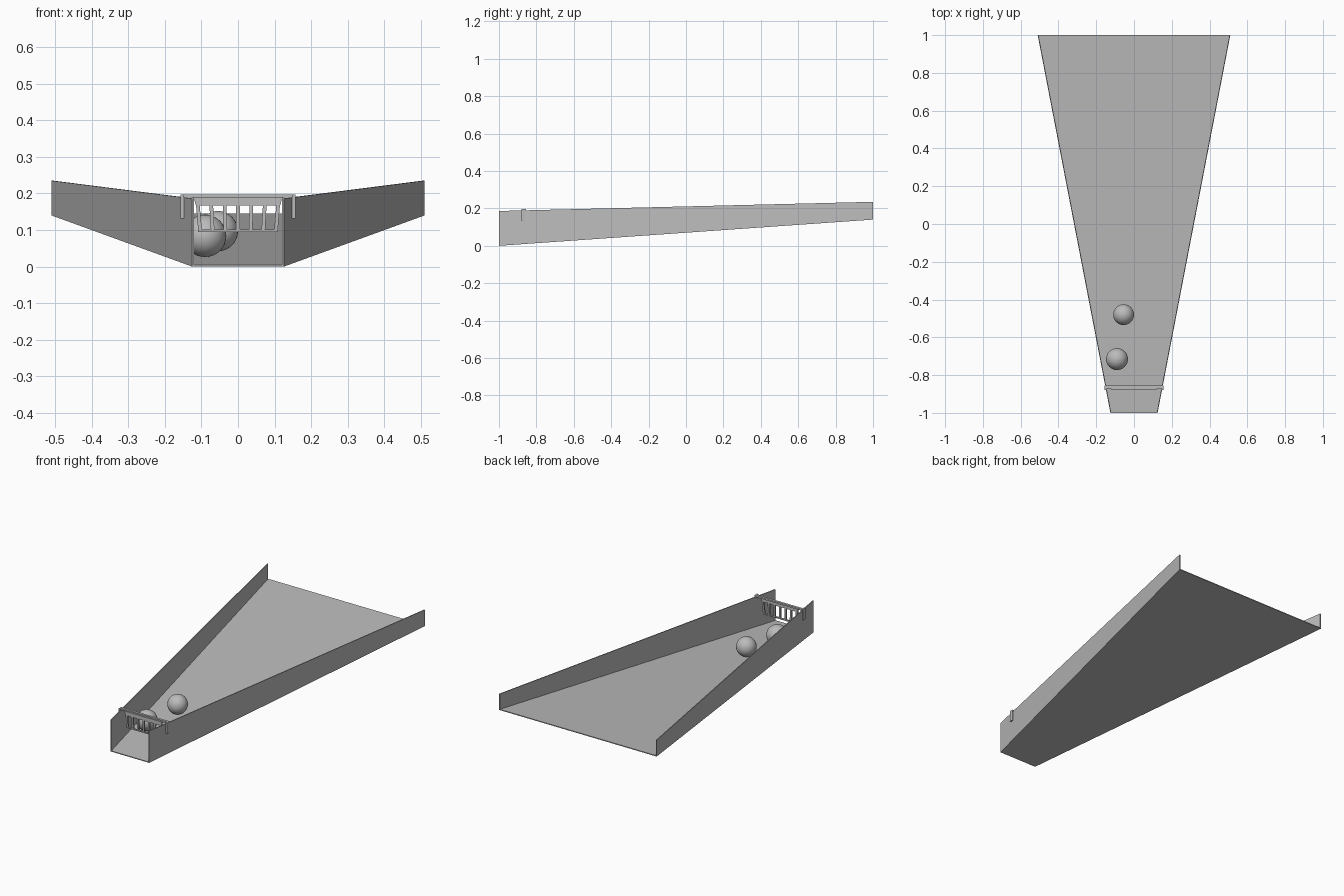
import bpy
import bmesh
from mathutils import Vector

old = bpy.data.objects.get("Cube")
if old:
    bpy.data.objects.remove(old, do_unlink=True)

grey = bpy.data.materials.new("plain grey")
grey.use_nodes = True
COLOUR = (0.5, 0.5, 0.5, 1)
grey.diffuse_color = COLOUR
grey.node_tree.nodes["Principled BSDF"].inputs["Base Color"].default_value = COLOUR


def finish(name, bm):
    bmesh.ops.recalc_face_normals(bm, faces=bm.faces)
    mesh = bpy.data.meshes.new(name)
    bm.to_mesh(mesh)
    bm.free()
    mesh.materials.append(grey)
    obj = bpy.data.objects.new(name, mesh)
    bpy.context.collection.objects.link(obj)
    return obj


def loft(bm, ring_a, ring_b, caps):
    """Join two matching rings of points; caps lists the index groups closing each end."""
    a = [bm.verts.new(p) for p in ring_a]
    b = [bm.verts.new(p) for p in ring_b]
    n = len(a)
    for i in range(n):
        j = (i + 1) % n
        bm.faces.new((a[i], a[j], b[j], b[i]))
    for cap in caps:
        bm.faces.new([a[i] for i in cap])
        bm.faces.new([b[i] for i in reversed(cap)])


def prism(bm, outline, y0, y1):
    """Extrude an x-z outline along y."""
    loft(bm, [(x, y0, z) for x, z in outline], [(x, y1, z) for x, z in outline],
         [range(len(outline))])


def slab(bm, x0, x1, z0, z1, y0, y1):
    prism(bm, [(x0, z0), (x1, z0), (x1, z1), (x0, z1)], y0, y1)


# Flared, sloping trough with an open front and back
def trough_section(y, half, low, high, wall=0.005):
    inner, floor = half - wall, low + 0.005
    pts = [(-half, low), (half, low), (half, high), (inner, high),
           (inner, floor), (-inner, floor), (-inner, high), (-half, high)]
    return [(x, y, z) for x, z in pts]


bm = bmesh.new()
loft(bm, trough_section(-1, 0.125, 0, 0.186), trough_section(1, 0.51, 0.14, 0.235),
     [(0, 1, 4, 5), (1, 2, 3, 4), (0, 5, 6, 7)])
finish("trough", bm)

# Bar resting on the walls, with a clip hanging outside each one
bm = bmesh.new()
slab(bm, -0.156, 0.156, 0.188, 0.197, -0.87, -0.856)
finish("gate_bar", bm)
for side, name in ((-1, "right_clip"), (1, "left_clip")):
    bm = bmesh.new()
    x0, x1 = sorted((side * 0.147, side * 0.157))
    slab(bm, x0, x1, 0.132, 0.197, -0.88, -0.86)
    finish(name, bm)

# Comb grille under the bar, narrowing towards the bottom
FRONT, BACK = -0.876, -0.866
TOP, BOTTOM = 0.167, 0.097
bm = bmesh.new()
prism(bm, [(-0.115, TOP), (0.115, TOP), (0.122, 0.19), (-0.122, 0.19)], FRONT, BACK)
slab(bm, -0.109, 0.109, BOTTOM - 0.002, BOTTOM + 0.004, FRONT, BACK)
for i in range(-3, 4):
    top_x, low_x, w = i * 0.0365, i * 0.0345, 0.005
    prism(bm, [(low_x - w, BOTTOM), (low_x + w, BOTTOM),
               (top_x + w, TOP), (top_x - w, TOP)], FRONT, BACK)
finish("grille", bm)

# Two balls lying on the floor
for name, centre, radius in (("front_ball", (-0.09, -0.715, 0.084), 0.058),
                             ("rear_ball", (-0.055, -0.48, 0.097), 0.055)):
    bm = bmesh.new()
    bmesh.ops.create_uvsphere(bm, u_segments=32, v_segments=16, radius=radius)
    bmesh.ops.translate(bm, verts=bm.verts, vec=Vector(centre))
    for face in bm.faces:
        face.smooth = True
    finish(name, bm)
